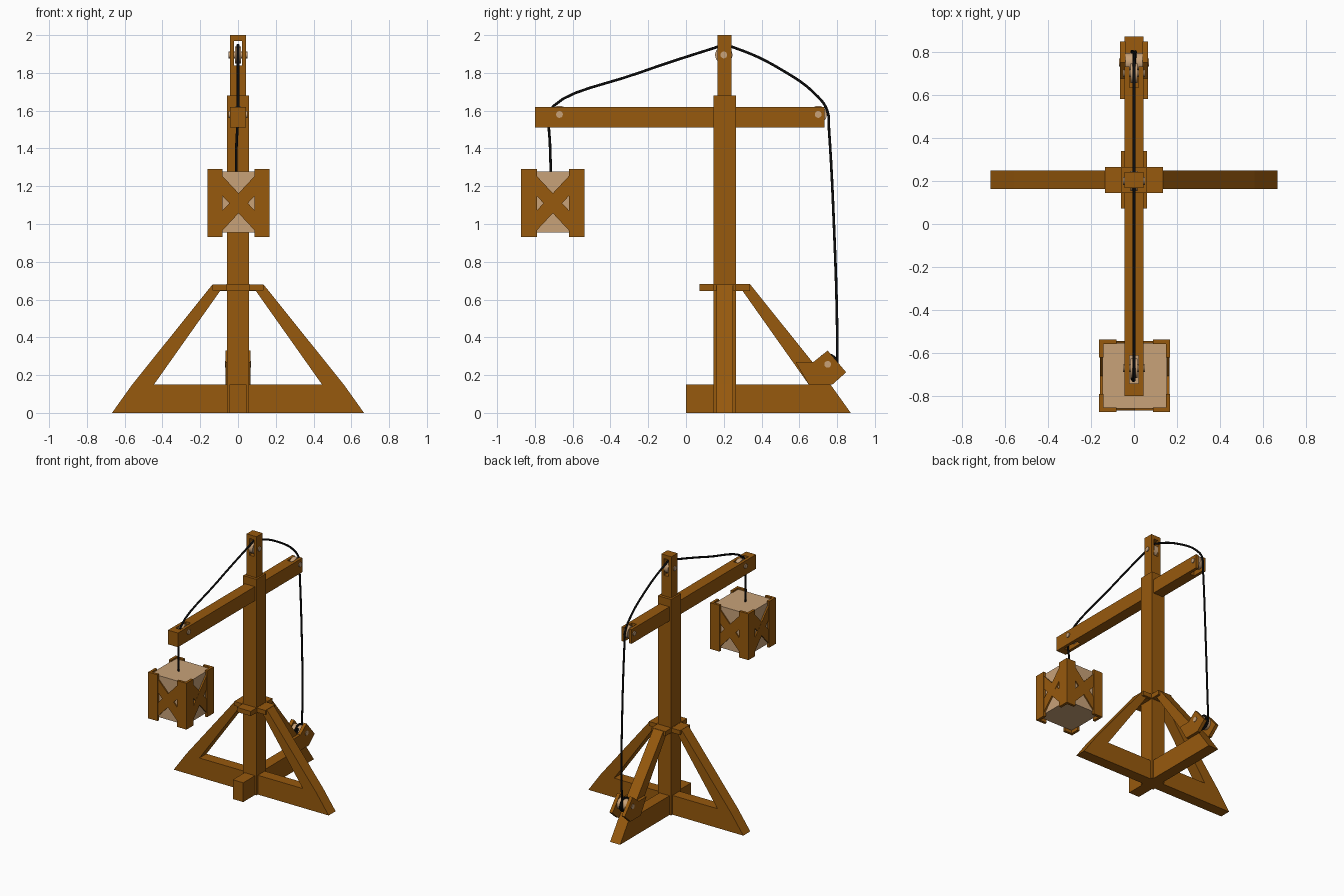
import bpy, bmesh
from math import sin, cos, pi, radians
from mathutils import Vector

if "Cube" in bpy.data.objects:
    bpy.data.objects.remove(bpy.data.objects["Cube"])

MY = 0.205          # mast centre in y
CRATE = Vector((0.003, -0.705, 1.11))


def material(name, rgb):
    m = bpy.data.materials.new(name)
    m.diffuse_color = (*rgb, 1)
    m.use_nodes = True
    m.node_tree.nodes["Principled BSDF"].inputs["Base Color"].default_value = m.diffuse_color
    return m


WOOD = material("brown_wood", (0.31, 0.10, 0.004))
PALE = material("pale_wood", (0.58, 0.36, 0.19))
ROPE = material("black_rope", (0.003, 0.003, 0.003))


def prism(name, pts, lo, hi, axis, mat=WOOD, loc=(0, 0, 0), rot=(0, 0, 0)):
    """Extrude a 2D outline from lo to hi along one axis."""
    place = {"x": lambda u, v, t: (t, u, v),
             "y": lambda u, v, t: (u, t, v),
             "z": lambda u, v, t: (u, v, t)}[axis]
    bm = bmesh.new()
    a = [bm.verts.new(place(u, v, lo)) for u, v in pts]
    b = [bm.verts.new(place(u, v, hi)) for u, v in pts]
    bm.faces.new(a)
    bm.faces.new(b)
    for i in range(len(pts)):
        j = (i + 1) % len(pts)
        bm.faces.new((a[i], a[j], b[j], b[i]))
    bmesh.ops.recalc_face_normals(bm, faces=bm.faces)
    me = bpy.data.meshes.new(name)
    bm.to_mesh(me)
    bm.free()
    ob = bpy.data.objects.new(name, me)
    ob.location, ob.rotation_euler = loc, rot
    me.materials.append(mat)
    bpy.context.collection.objects.link(ob)
    return ob


def box(name, x, y, z, mat=WOOD, **kw):
    pts = [(x[0], y[0]), (x[1], y[0]), (x[1], y[1]), (x[0], y[1])]
    return prism(name, pts, z[0], z[1], "z", mat, **kw)


def disc(name, y, z, r, half, mat=PALE, n=24):
    pts = [(r * cos(2 * pi * i / n), r * sin(2 * pi * i / n)) for i in range(n)]
    ob = prism(name, pts, -half, half, "x", mat, loc=(0, y, z))
    bpy.context.view_layer.objects.active = ob
    ob.select_set(True)
    bpy.ops.object.shade_smooth_by_angle(angle=radians(35))
    ob.select_set(False)
    return ob


def cut(ob, cutter):
    m = ob.modifiers.new("slot", "BOOLEAN")
    m.operation, m.solver, m.object = "DIFFERENCE", "EXACT", cutter
    cutter.hide_render = True
    bpy.context.view_layer.objects.active = ob
    bpy.ops.object.modifier_apply(modifier=m.name)
    bpy.data.objects.remove(cutter)


# base: three beams with sloped braces, plus a short front stub
leg = [(0.03, 0), (0.667, 0), (0.56, 0.15), (0.135, 0.68), (0.03, 0.68),
       (0.03, 0.645), (0.095, 0.645), (0.445, 0.15), (0.03, 0.15)]
for label, ang in (("right", 0), ("rear", 90), ("left", 180)):
    prism(f"{label}_leg", leg, -0.043, 0.043, "y", loc=(0, MY, 0), rot=(0, 0, radians(ang)))
box("front_stub", (-0.045, 0.045), (0, MY), (0, 0.15))

# cross-shaped collar
box("collar_side", (-0.134, 0.134), (MY - 0.06, MY + 0.06), (0.647, 0.681))
box("collar_long", (-0.06, 0.06), (MY - 0.134, MY + 0.134), (0.646, 0.682))

# mast with slotted head
box("mast", (-0.057, 0.057), (MY - 0.06, MY + 0.06), (0, 1.68))
head = box("mast_head", (-0.043, 0.043), (MY - 0.038, MY + 0.037), (1.66, 2.0))
cut(head, box("cutter", (-0.02, 0.02), (0, 0.4), (1.84, 1.97)))

# boom with a closed front slot and an open rear fork
boom = box("boom", (-0.043, 0.043), (-0.80, 0.732), (1.51, 1.62))
cut(boom, box("cutter", (-0.02, 0.02), (-0.74, -0.61), (1.4, 1.7)))
cut(boom, box("cutter", (-0.02, 0.02), (0.635, 0.9), (1.4, 1.7)))

# pulleys and their axles
for label, y, z in (("front", -0.67, 1.58), ("rear", 0.70, 1.58), ("top", 0.2, 1.895)):
    disc(f"{label}_pulley", y, z, 0.046, 0.017)
    disc(f"{label}_axle", y, z, 0.018, 0.05)

# winch: two cheeks around a drum
cheek = [(0.58, 0.27), (0.675, 0.27), (0.75, 0.33), (0.848, 0.215), (0.775, 0.15), (0.65, 0.15)]
for label, s in (("right", 1), ("left", -1)):
    prism(f"winch_cheek_{label}", cheek, s * 0.04, s * 0.066, "x")
disc("winch_drum", 0.75, 0.257, 0.044, 0.04)
disc("winch_axle", 0.75, 0.257, 0.018, 0.07)

# crate: pale box, angle posts and crossed slats
box("crate_body", (-0.15, 0.15), (-0.152, 0.152), (-0.155, 0.168), PALE, loc=CRATE)
post = [(0.165, 0.168), (0.085, 0.168), (0.085, 0.148), (0.145, 0.148), (0.145, 0.085), (0.165, 0.085)]
for i in range(4):
    sx, sy = ((1, 1), (-1, 1), (-1, -1), (1, -1))[i]
    prism(f"crate_post_{i + 1}", [(sx * u, sy * v) for u, v in post], -0.18, 0.18, "z", loc=CRATE)
    for j, tilt in enumerate((47, -47)):
        # each slat outline is tilted in its face plane
        c, s = cos(radians(tilt)), sin(radians(tilt))
        slat = [(u * c - v * s, u * s + v * c) for u, v in
                ((-0.178, -0.036), (0.178, -0.036), (0.178, 0.036), (-0.178, 0.036))]
        prism(f"crate_slat_{i + 1}_{j + 1}", slat, 0.145, 0.161 + 0.001 * j, "y",
              loc=CRATE, rot=(0, 0, i * pi / 2))

# rope: crate, front pulley, mast head, rear pulley, then wound on the drum
path = [(-0.01, -0.715, 1.27), (-0.008, -0.72, 1.42), (0, -0.722, 1.57), (0, -0.70, 1.626),
        (0, -0.25, 1.80), (0, 0.15, 1.932), (0, 0.20, 1.947), (0, 0.26, 1.932),
        (0, 0.50, 1.82), (0, 0.70, 1.672), (0, 0.748, 1.60), (0, 0.757, 1.50),
        (0, 0.785, 0.95), (-0.005, 0.80, 0.45), (-0.01, 0.80, 0.30)]
for k in range(14):
    a = -k * pi / 4
    path.append((-0.01 + 0.002 * k, 0.75 + 0.05 * cos(a), 0.257 + 0.05 * sin(a)))
cu = bpy.data.curves.new("rope", "CURVE")
cu.dimensions = "3D"
cu.bevel_depth, cu.bevel_resolution, cu.resolution_u = 0.0075, 2, 6
sp = cu.splines.new("BEZIER")
sp.bezier_points.add(len(path) - 1)
for p, co in zip(sp.bezier_points, path):
    p.co = co
    p.handle_left_type = p.handle_right_type = "AUTO"
cu.use_fill_caps = True
cu.materials.append(ROPE)
bpy.context.collection.objects.link(bpy.data.objects.new("rope", cu))
